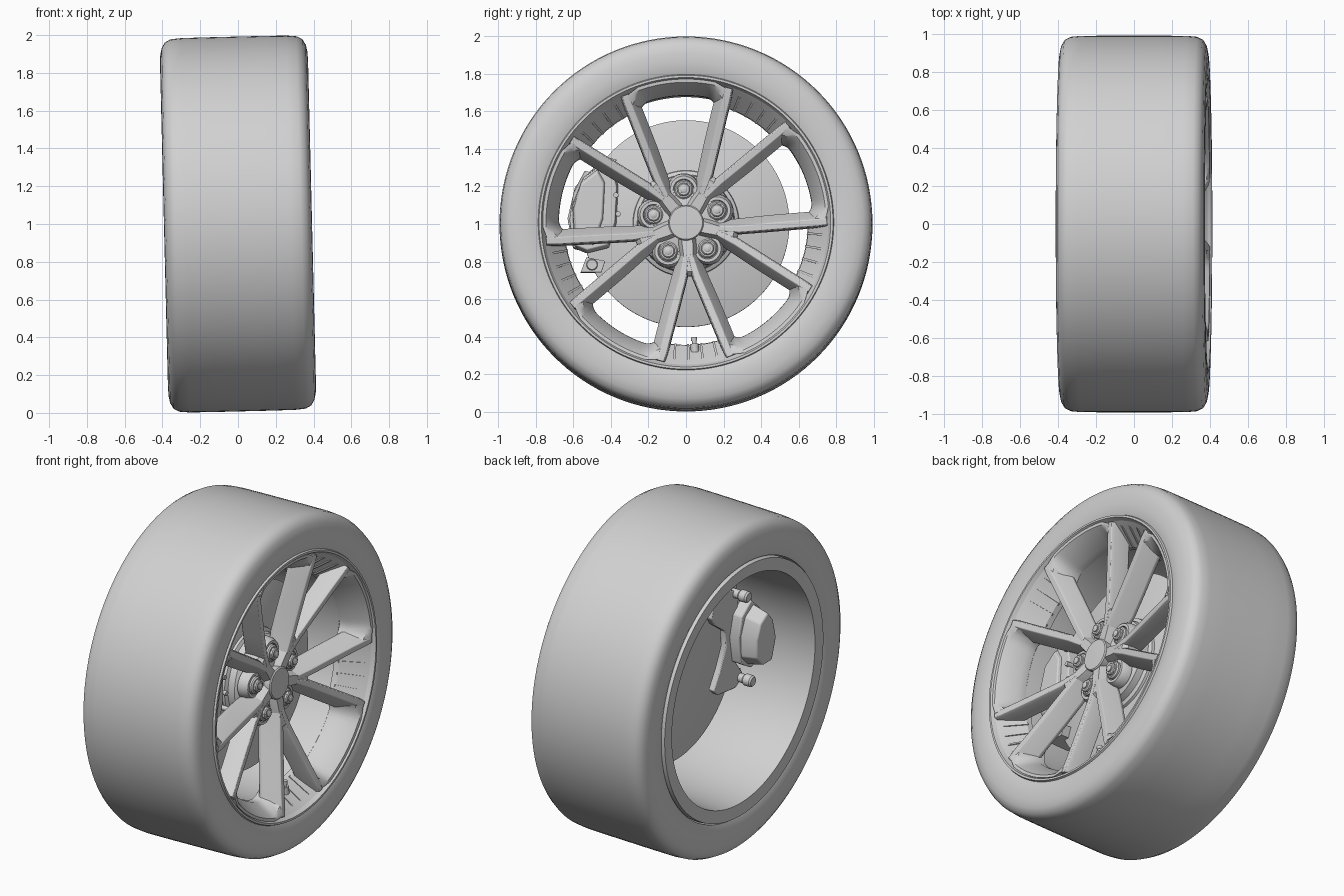
import bpy, bmesh
from math import cos, sin, radians, pi
from mathutils import Matrix, Vector

cube = bpy.data.objects.get("Cube")
if cube:
    bpy.data.objects.remove(cube, do_unlink=True)

grey = bpy.data.materials.new("plain grey")
grey.use_nodes = True
GREY = (0.64, 0.64, 0.64, 1)
grey.diffuse_color = GREY
grey.node_tree.nodes["Principled BSDF"].inputs["Base Color"].default_value = GREY

# The wheel axis runs along x, leaning slightly for camber
PLACE = Matrix.Translation((0, 0, 1)) @ Matrix.Rotation(radians(-1.4), 4, 'Y')
LUGS = [radians(94 + 72 * i) for i in range(5)]
GAPS = [a + pi / 5 for a in LUGS]


def polar(x, p, q, a):
    """Point at depth x, p along direction a and q across it."""
    return Vector((x, p * cos(a) - q * sin(a), p * sin(a) + q * cos(a)))


def finish(name, bm, angle=35, bevel=0):
    bmesh.ops.recalc_face_normals(bm, faces=bm.faces)
    me = bpy.data.meshes.new(name)
    bm.to_mesh(me)
    bm.free()
    ob = bpy.data.objects.new(name, me)
    bpy.context.collection.objects.link(ob)
    me.materials.append(grey)
    ob.matrix_world = PLACE
    if bevel:
        mod = ob.modifiers.new("bevel", 'BEVEL')
        mod.width, mod.segments, mod.limit_method = bevel, 2, 'ANGLE'
    bpy.ops.object.select_all(action='DESELECT')
    ob.select_set(True)
    bpy.context.view_layer.objects.active = ob
    bpy.ops.object.shade_smooth_by_angle(angle=radians(angle))


def loft(bm, rings, closed=False):
    """Skin a row of equal sections, capping the ends unless closed."""
    rows = [[bm.verts.new(v) for v in ring] for ring in rings]
    n = len(rows[0])
    for i in range(len(rows) if closed else len(rows) - 1):
        a, b = rows[i], rows[(i + 1) % len(rows)]
        for j in range(n):
            k = (j + 1) % n
            bm.faces.new((a[j], a[k], b[k], b[j]))
    if not closed:
        bm.faces.new(rows[0])
        bm.faces.new(rows[-1])


def revolve(name, profile, steps=128, angle=35):
    bm = bmesh.new()
    loft(bm, [[polar(x, r, 0, 2 * pi * i / steps) for x, r in profile]
              for i in range(steps)], closed=True)
    finish(name, bm, angle)


def arc(bm, profile, mid, half, steps):
    """Profile swept a short way round the axle, half degrees each side of mid."""
    loft(bm, [[polar(x, r, 0, mid + radians(half * (2 * i / steps - 1))) for x, r in profile]
              for i in range(steps + 1)])


def rod(bm, profile, p, q, a, sides=24):
    """Turned pin parallel to the axle; profile is (x, radius)."""
    loft(bm, [[polar(x, p + r * cos(2 * pi * i / sides), q + r * sin(2 * pi * i / sides), a)
               for i in range(sides)] for x, r in profile])


def slab(bm, outline, x0, x1, shrink=1.0):
    """Outline in (y, height), extruded from x0 to x1, tapering by shrink."""
    pts = [Vector(o) for o in outline]
    c = sum(pts, Vector((0, 0))) / len(pts)
    loft(bm, [[Vector((x0, *o)) for o in pts],
              [Vector((x1, *(c + (o - c) * shrink))) for o in pts]])


# Tyre
half = [(.376, .775), (.386, .80), (.392, .85), (.390, .90), (.382, .94),
        (.364, .97), (.334, .986), (.28, .991), (.15, .992)]
revolve("tyre", half + [(-x, r) for x, r in reversed(half)], angle=50)

# Rim barrel with front lip and flat rear flange
revolve("rim", [(.372, .79), (.392, .782), (.392, .77), (.376, .762), (.35, .75),
                (.29, .70), (.22, .68), (-.2, .68), (-.388, .69), (-.392, .765),
                (-.36, .77), (-.2, .71), (.21, .71), (.35, .77)], angle=30)

# Spokes: two arms leave the hub at each gap direction, sloping towards the lug side
bm = bmesh.new()
# along, across, front depth, back depth, width scale
ARM = [(.17, .016, .285, .18, .7), (.28, .043, .30, .18, .95), (.42, .091, .325, .205, 1),
       (.58, .145, .355, .235, 1), (.68, .178, .376, .25, 1), (.725, .193, .382, .27, .9)]
for g in GAPS:
    for s in (1, -1):
        rings = []
        for p, q, front, back, k in ARM:
            section = ((front, -.026), (front, .008), (front - .012, .016), (back + .02, .054),
                       (back, .05), (back, -.036), (front - .02, -.034))
            rings.append([polar(x, p - .31 * w * k, s * (q + .95 * w * k), g) for x, w in section])
        loft(bm, rings)
finish("spoke_arms", bm, 30, .003)

# Bridges that join two arms along the rim, with rounded inner corners
bm = bmesh.new()
for a in LUGS:
    rings = []
    for i in range(25):
        f = i / 12 - 1
        cut = .02 * max(0, abs(f) - .75) / .25
        fill = .07 * (max(0, abs(f) - .6) / .4) ** 2
        rings.append([polar(x, r, 0, a + radians(21) * f) for x, r in
                      ((.383, .762 - cut), (.381, .745 - cut), (.365, .734 - cut - .5 * fill),
                       (.27, .678 - fill), (.22, .676 - fill), (.2, .70), (.35, .76 - cut))])
    loft(bm, rings)
finish("rim_bridges", bm, 30)

# Sloping rim panels between the arms, with fine ribs
bm = bmesh.new()
for g in GAPS:
    arc(bm, [(.368, .757), (.345, .737), (.235, .652), (.2, .648), (.19, .70)], g, 15, 10)
    for d in (-9, -3, 3, 9):
        arc(bm, [(.352, .737), (.335, .722), (.235, .645), (.21, .66)], g + radians(d), .5, 1)
finish("rim_panels", bm, 30)

# Hub: flange, lug bosses, star ridges and centre cap
revolve("hub_flange", [(.17, .02), (.17, .23), (.20, .235), (.22, .21), (.235, .18), (.245, .02)], 64)
bm = bmesh.new()
for a in LUGS:
    rod(bm, [(.18, .088), (.215, .084), (.238, .072), (.238, .056), (.225, .053)], .178, 0, a)
finish("lug_bosses", bm)
bm = bmesh.new()
for g in GAPS:
    rings = []
    for p, front, w in ((.06, .272, .05), (.13, .28, .046), (.20, .287, .038), (.26, .295, .028), (.285, .27, .012)):
        rings.append([polar(x, p, q, g) for x, q in
                      ((front, -w * .6), (front, w * .6), (front - .04, w), (.18, w + .015),
                       (.18, -w - .015), (front - .04, -w))])
    loft(bm, rings)
finish("hub_star", bm, 30)
bm = bmesh.new()
rod(bm, [(.2, .094), (.278, .094), (.284, .088), (.286, .03)], 0, 0, 0, 48)
finish("centre_cap", bm)

# Lug nuts: washer, faceted collar and tip
bm = bmesh.new()
for a in LUGS:
    rod(bm, [(.2, .05), (.245, .05), (.252, .043)], .178, 0, a)
    rod(bm, [(.24, .036), (.265, .036), (.27, .03)], .178, 0, a, 10)
    rod(bm, [(.26, .02), (.276, .02), (.28, .014)], .178, 0, a, 16)
finish("lug_nuts", bm)

# Valve stem in the lowest gap
bm = bmesh.new()
for r0, r1, w in ((.69, .645, .022), (.65, .622, .012), (.63, .61, .016)):
    loft(bm, [[polar(.27 + w * cos(i * pi / 6), r, w * sin(i * pi / 6), radians(274))
               for i in range(12)] for r in (r0, r1)])
finish("valve_stem", bm)

# Brake disc and its stepped hat
bm = bmesh.new()
rod(bm, [(.045, .545), (.048, .55), (.087, .55), (.09, .545)], 0, 0, 0, 128)
finish("brake_disc", bm)
revolve("disc_hat", [(.08, .02), (.08, .285), (.105, .28), (.115, .26), (.155, .255),
                     (.175, .235), (.175, .02)], 64)

# Caliper: front jaw, bridge over the disc edge, rear body and bracket
bm = bmesh.new()
slab(bm, [(-.60, -.13), (-.53, -.16), (-.41, -.13), (-.37, .0), (-.36, .2), (-.40, .34),
          (-.47, .31), (-.55, .25), (-.61, .10)], .095, .165, .93)
slab(bm, [(-.59, -.10), (-.49, -.12), (-.44, .02), (-.43, .22), (-.47, .29), (-.56, .22), (-.60, .08)],
     .16, .185, .9)
finish("caliper_front", bm, 30, .006)
bm = bmesh.new()
slab(bm, [(-.62, .02), (-.60, -.13), (-.555, -.13), (-.56, .0), (-.54, .13), (-.50, .27),
          (-.54, .28), (-.60, .16)], -.05, .14)
finish("caliper_bridge", bm, 30, .006)
bm = bmesh.new()
slab(bm, [(-.63, .03), (-.60, -.13), (-.52, -.15), (-.42, -.09), (-.39, .07), (-.42, .2),
          (-.51, .27), (-.59, .2)], -.01, -.08)
slab(bm, [(-.63, .03), (-.59, -.12), (-.49, -.12), (-.42, -.05), (-.41, .08), (-.45, .19),
          (-.53, .24), (-.59, .17)], -.07, -.18, .85)
finish("caliper_body", bm, 30, .008)
bm = bmesh.new()
slab(bm, [(-.54, -.22), (-.46, -.27), (-.29, -.25), (-.25, -.21), (-.31, -.10), (-.36, .02), (-.35, .12),
          (-.24, .20), (-.21, .25), (-.25, .40), (-.30, .41), (-.40, .35), (-.48, .32), (-.46, .2), (-.45, -.1)],
     -.02, .02)
finish("caliper_bracket", bm, 30, .006)

# Slide pins, bracket ends and pad retaining pins
bm = bmesh.new()
for y, z in ((-.44, .32), (-.50, -.22)):
    rod(bm, [(-.11, .026), (-.10, .034), (-.06, .034), (-.05, .026), (.04, .026),
             (.045, .034), (.13, .034), (.15, .026)], y, z, 0)
    slab(bm, [(y - .06, z - .04), (y + .05, z - .04), (y + .07, z + .02), (y - .03, z + .04)], 0, .14)
for k in range(4):
    rod(bm, [(.1, .014), (.18, .014)], -.385 + .012 * k, .25 - .1 * k, 0, 12)
finish("slide_pins", bm)
